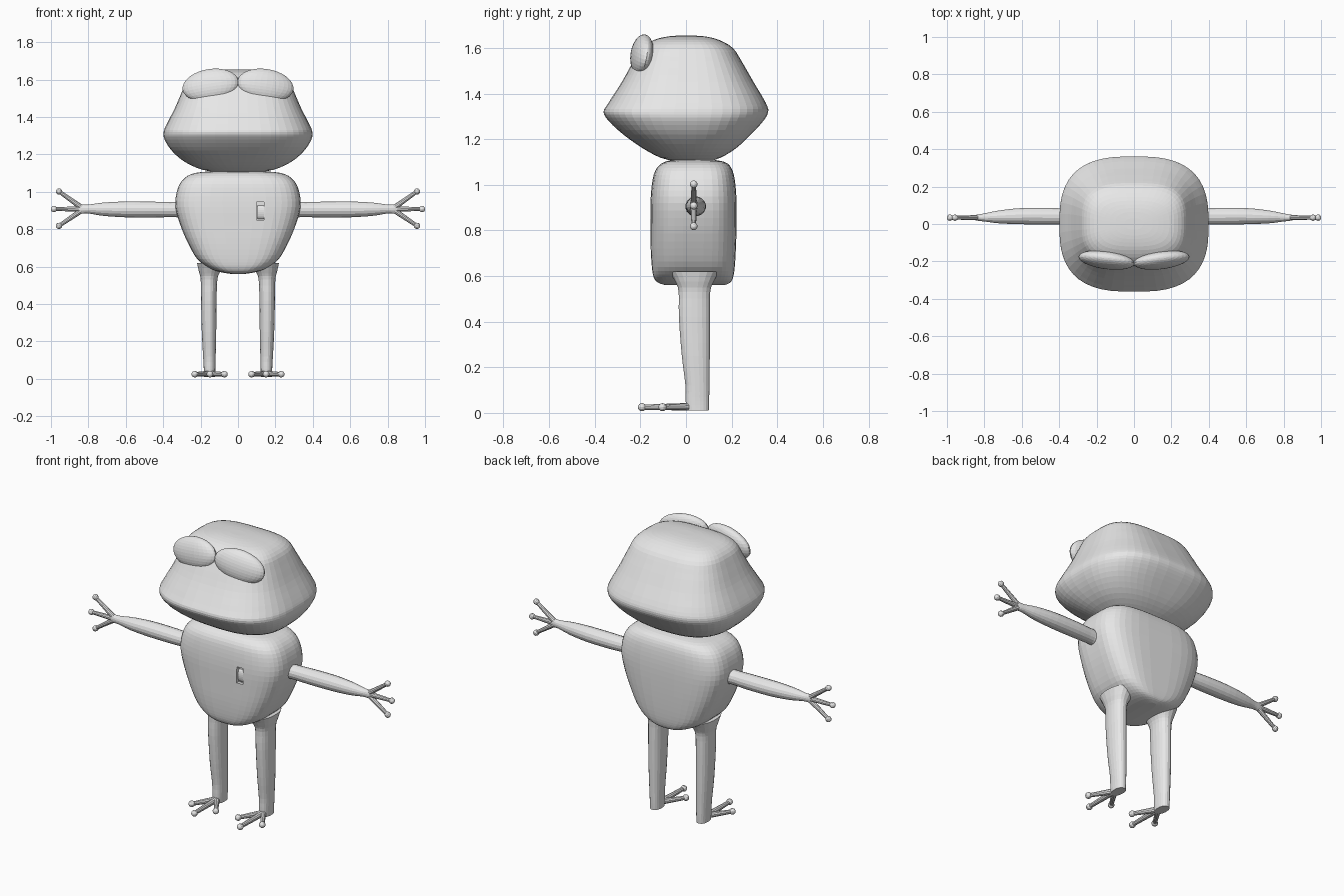
import bpy, bmesh, math
from mathutils import Vector, Matrix

if "Cube" in bpy.data.objects:
    bpy.data.objects.remove(bpy.data.objects["Cube"])

grey = bpy.data.materials.new("plain grey")
grey.diffuse_color = (0.8, 0.8, 0.8, 1)
grey.use_nodes = True
grey.node_tree.nodes["Principled BSDF"].inputs["Base Color"].default_value = grey.diffuse_color


def finish(name, bm):
    bmesh.ops.recalc_face_normals(bm, faces=bm.faces[:])
    me = bpy.data.meshes.new(name)
    bm.to_mesh(me)
    bm.free()
    me.materials.append(grey)
    ob = bpy.data.objects.new(name, me)
    bpy.context.collection.objects.link(ob)
    return ob


def smooth_rows(rows, steps):
    """Catmull-Rom interpolation between cross-section rows."""
    out = []
    for i in range(len(rows) - 1):
        p = [rows[max(i - 1, 0)], rows[i], rows[i + 1], rows[min(i + 2, len(rows) - 1)]]
        for s in range(steps):
            t = s / steps
            out.append([0.5 * (2 * b + (c - a) * t + (2 * a - 5 * b + 4 * c - d) * t * t
                               + (3 * b - a - 3 * c + d) * t ** 3) for a, b, c, d in zip(*p)])
    return out + [list(rows[-1])]


def loft(name, rows, place, seg=32, steps=3):
    """Rows: (position, centre a, centre b, radius a, radius b, squareness)."""
    bm = bmesh.new()
    rings = []
    for h, ca, cb, ra, rb, n in smooth_rows(rows, steps):
        ring = []
        for k in range(seg):
            t = 2 * math.pi * (k + 0.5) / seg
            c, s = math.cos(t), math.sin(t)
            a = ca + ra * math.copysign(abs(c) ** (2 / n), c)
            b = cb + rb * math.copysign(abs(s) ** (2 / n), s)
            ring.append(bm.verts.new(place(h, a, b)))
        rings.append(ring)
    for r0, r1 in zip(rings, rings[1:]):
        for k in range(seg):
            j = (k + 1) % seg
            bm.faces.new((r0[k], r0[j], r1[j], r1[k]))
    bm.faces.new(rings[0])
    bm.faces.new(rings[-1])
    return finish(name, bm)


def digit(name, start, end, r0, r1, tip):
    """Thin tapered finger or toe with a round pad on the end."""
    a, b = Vector(start), Vector(end)
    d = b - a
    bm = bmesh.new()
    rot = d.to_track_quat('Z', 'Y').to_matrix().to_4x4()
    bmesh.ops.create_cone(bm, cap_ends=True, segments=10, radius1=r0, radius2=r1, depth=d.length,
                          matrix=Matrix.Translation((a + b) / 2) @ rot)
    bmesh.ops.create_uvsphere(bm, u_segments=12, v_segments=8, radius=tip,
                              matrix=Matrix.Translation(b) @ rot)
    return finish(name, bm)


def upright(h, a, b):
    return (a, b, h)


# Head: wide at the mouth line, boxy towards the crown
head = [(z, 0, (f + b) / 2, w, (b - f) / 2, n) for z, w, f, b, n in (
    (1.100, 0.08, -0.03, 0.09, 2.2), (1.118, 0.19, -0.11, 0.15, 2.4),
    (1.16, 0.285, -0.19, 0.22, 2.6), (1.22, 0.355, -0.275, 0.285, 2.8),
    (1.28, 0.393, -0.34, 0.34, 2.8), (1.32, 0.398, -0.362, 0.361, 2.8),
    (1.36, 0.383, -0.34, 0.35, 2.8), (1.45, 0.337, -0.282, 0.297, 2.9),
    (1.54, 0.298, -0.232, 0.245, 3.0), (1.60, 0.268, -0.195, 0.205, 3.1),
    (1.635, 0.215, -0.14, 0.145, 3.1), (1.650, 0.13, -0.08, 0.085, 2.8),
    (1.654, 0.05, -0.03, 0.03, 2.4))]
loft("head", head, upright, seg=48)

# Torso: shield shape with flat front and back
torso = [(z, 0, (f + b) / 2, w, (b - f) / 2, n) for z, w, f, b, n in (
    (0.560, 0.03, -0.09, 0.17, 3.5), (0.572, 0.10, -0.125, 0.195, 3.5),
    (0.595, 0.16, -0.142, 0.207, 3.6), (0.64, 0.218, -0.150, 0.214, 3.6),
    (0.72, 0.265, -0.155, 0.219, 3.6), (0.82, 0.308, -0.156, 0.222, 3.6),
    (0.92, 0.335, -0.156, 0.222, 3.6), (1.00, 0.328, -0.150, 0.217, 3.6),
    (1.06, 0.300, -0.136, 0.205, 3.6), (1.095, 0.25, -0.105, 0.18, 3.4),
    (1.108, 0.17, -0.06, 0.13, 3.0), (1.111, 0.06, 0.0, 0.07, 2.6))]
torso = loft("torso", torso, upright, seg=40)

# Small chest slot with a rounded bar inside
bm = bmesh.new()
bmesh.ops.create_cube(bm, size=1, matrix=Matrix.Translation((0.12, -0.17, 0.897))
                      @ Matrix.Diagonal((0.04, 0.07, 0.095, 1)))
cutter = finish("slot_cutter", bm)
cutter.hide_render = True
cutter.hide_viewport = True
cut = torso.modifiers.new("slot", 'BOOLEAN')
cut.operation = 'DIFFERENCE'
cut.object = cutter
bm = bmesh.new()
bmesh.ops.create_cone(bm, cap_ends=True, segments=20, radius1=1, radius2=1, depth=1,
                      matrix=Matrix.Translation((0.122, -0.137, 0.892))
                      @ Matrix.Diagonal((0.034, 0.014, 0.036, 1))
                      @ Matrix.Rotation(math.pi / 2, 4, 'Y'))
finish("slot_bar", bm)

for side, m in (("right", -1), ("left", 1)):
    # Raised brow ridges leaning back with the face
    bm = bmesh.new()
    bmesh.ops.create_uvsphere(bm, u_segments=28, v_segments=16, radius=1,
                              matrix=Matrix.Translation((m * 0.147, -0.193, 1.57))
                              @ Matrix.Rotation(m * 0.12, 4, 'Z')
                              @ Matrix.Rotation(m * 0.15, 4, 'Y')
                              @ Matrix.Rotation(-0.2, 4, 'X')
                              @ Matrix.Diagonal((0.152, 0.046, 0.088, 1)))
    finish(side + "_brow", bm)

    # Arm
    arm = ((0.29, 0.040, 0.905, 0.052, 0.052, 2), (0.335, 0.040, 0.905, 0.042, 0.041, 2),
           (0.45, 0.042, 0.905, 0.045, 0.043, 2), (0.60, 0.042, 0.906, 0.044, 0.043, 2),
           (0.72, 0.038, 0.907, 0.035, 0.036, 2), (0.80, 0.035, 0.908, 0.022, 0.024, 2),
           (0.84, 0.034, 0.908, 0.016, 0.024, 2), (0.865, 0.034, 0.908, 0.008, 0.012, 2))
    loft(side + "_arm", arm, lambda h, a, b: (m * h, a, b), seg=16)

    # Three fingers
    for label, x, z in (("upper", 0.957, 1.002), ("middle", 0.984, 0.908), ("lower", 0.957, 0.818)):
        digit(f"{side}_{label}_finger", (m * 0.825, 0.034, 0.908), (m * x, 0.034, z),
              0.015, 0.010, 0.017)

    # Leg, deeper than wide, flaring into the torso
    leg = ((0.010, 0.152, 0.052, 0.030, 0.048, 2.4), (0.05, 0.152, 0.050, 0.031, 0.052, 2.3),
           (0.12, 0.153, 0.050, 0.034, 0.053, 2.2), (0.25, 0.155, 0.043, 0.039, 0.062, 2.2),
           (0.42, 0.156, 0.037, 0.042, 0.069, 2.2), (0.53, 0.155, 0.037, 0.045, 0.070, 2.2),
           (0.575, 0.152, 0.037, 0.058, 0.085, 2.3), (0.62, 0.145, 0.037, 0.075, 0.11, 2.4))
    loft(side + "_leg", leg, lambda h, a, b: (m * a, b, h), seg=20)

    # Three toes
    for label, x, y in (("inner", 0.073, -0.103), ("middle", 0.150, -0.193), ("outer", 0.231, -0.103)):
        digit(f"{side}_{label}_toe", (m * 0.152, 0.02, 0.027), (m * x, y, 0.025),
              0.017, 0.011, 0.018)
